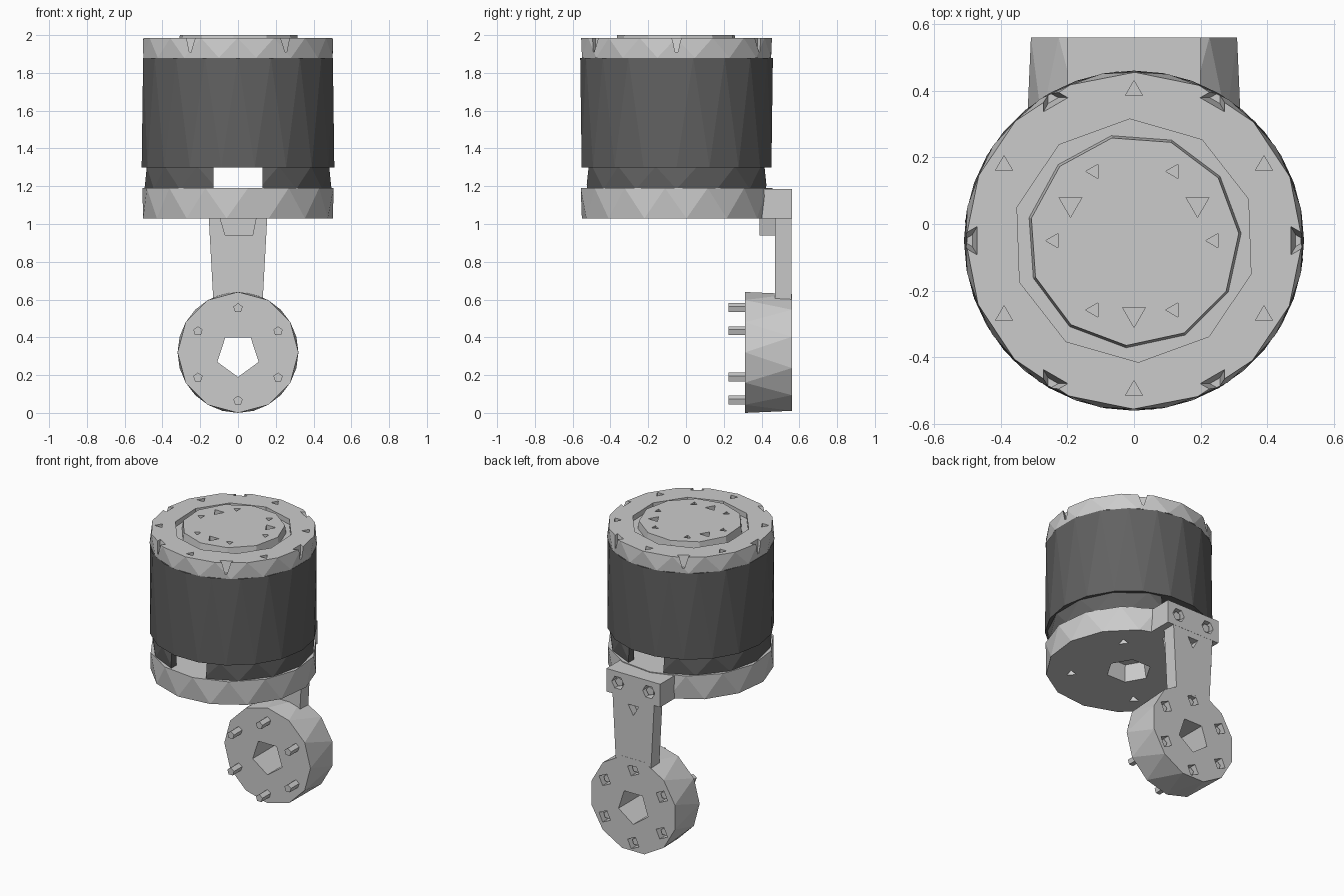
import bpy, bmesh, math

if "Cube" in bpy.data.objects:
    bpy.data.objects.remove(bpy.data.objects["Cube"])

CY = -0.05          # motor axis in y
WZ = 0.32           # centre height of the mounting disc


def prism(bm, c, r0, r1, h0, h1, n, phase=0.0, twist=False, axis='Z'):
    """n-sided prism; twist gives a faceted zigzag side. c = centre in the cross plane."""
    rings = []
    for k, (r, h) in enumerate(((r0, h0), (r1, h1))):
        off = math.radians(phase) + (math.pi / n if twist and k else 0)
        ring = []
        for i in range(n):
            a = off + 2 * math.pi * i / n
            u, v = c[0] + r * math.cos(a), c[1] + r * math.sin(a)
            ring.append(bm.verts.new((u, v, h) if axis == 'Z' else (u, h, v)))
        rings.append(ring)
    lo, hi = rings
    bm.faces.new(lo[::-1])
    bm.faces.new(hi)
    for i in range(n):
        j = (i + 1) % n
        if twist:
            bm.faces.new((lo[i], lo[j], hi[i]))
            bm.faces.new((lo[j], hi[j], hi[i]))
        else:
            bm.faces.new((lo[i], lo[j], hi[j], hi[i]))


def extrude_profile(bm, pts, y0, y1):
    """Extrude an x-z outline along y."""
    a = [bm.verts.new((x, y0, z)) for x, z in pts]
    b = [bm.verts.new((x, y1, z)) for x, z in pts]
    bm.faces.new(a)
    bm.faces.new(b[::-1])
    for i in range(len(pts)):
        j = (i + 1) % len(pts)
        bm.faces.new((a[i], b[i], b[j], a[j]))


def box(bm, x, y0, y1, z0, z1):
    extrude_profile(bm, [(-x, z0), (x, z0), (x, z1), (-x, z1)], y0, y1)


def make(name, build, mat=None):
    bm = bmesh.new()
    build(bm)
    bmesh.ops.recalc_face_normals(bm, faces=bm.faces)
    me = bpy.data.meshes.new(name)
    bm.to_mesh(me)
    bm.free()
    ob = bpy.data.objects.new(name, me)
    bpy.context.collection.objects.link(ob)
    if mat:
        me.materials.append(mat)
    return ob


def cut(ob, build):
    tool = make("cutter", build)
    tool.hide_render = True
    mod = ob.modifiers.new("cut", 'BOOLEAN')
    mod.operation, mod.solver, mod.object = 'DIFFERENCE', 'EXACT', tool
    bpy.context.view_layer.objects.active = ob
    bpy.ops.object.modifier_apply(modifier=mod.name)
    bpy.data.objects.remove(tool)


def polar(c, r, n, start=0):
    """n points on a circle around c."""
    for i in range(n):
        a = math.radians(start + 360 * i / n)
        yield c[0] + r * math.cos(a), c[1] + r * math.sin(a)


AX = (0, CY)
dark = bpy.data.materials.new("dark_grey")
dark.diffuse_color = (0.12, 0.12, 0.12, 1)
dark.use_nodes = True
dark.node_tree.nodes["Principled BSDF"].inputs["Base Color"].default_value = dark.diffuse_color

# motor can
make("motor_can", lambda bm: prism(bm, AX, .51, .51, 1.30, 1.88, 18, 0, True), dark)

# vent ring below the can, open at front and back
ring = make("vent_ring", lambda bm: prism(bm, AX, .495, .495, 1.185, 1.305, 14, 0, True), dark)
cut(ring, lambda bm: prism(bm, AX, .44, .44, 1.1, 1.4, 24))
cut(ring, lambda bm: box(bm, .13, -.8, .8, 1.15, 1.35))

# top lid: recess, screw holes and rim notches
lid = make("top_lid", lambda bm: prism(bm, AX, .51, .505, 1.88, 1.985, 16, 11, True))
cut(lid, lambda bm: prism(bm, AX, .365, .365, 1.95, 2.1, 10, 20))


def lid_holes(bm):
    for p in polar(AX, .45, 6, 30):
        prism(bm, p, .03, .03, 1.93, 2.1, 3, 90)
    for i, p in enumerate(polar(AX, .495, 6)):
        prism(bm, p, .02, .055, 1.91, 2.0, 3, 60 * i)


cut(lid, lid_holes)

# raised centre hub with its two screw patterns
hub = make("top_hub", lambda bm: prism(bm, AX, .325, .315, 1.93, 2.0, 11, 4))


def hub_holes(bm):
    for p in polar(AX, .24, 6):
        prism(bm, p, .025, .025, 1.96, 2.1, 3, 60)
    for p in polar(AX, .22, 3, 30):
        prism(bm, p, .04, .04, 1.97, 2.1, 3, 30)


cut(hub, hub_holes)

# base plate with bearing hole and four screw holes underneath
base = make("base_plate", lambda bm: prism(bm, AX, .505, .51, 1.03, 1.19, 14, 6, True))


def base_holes(bm):
    prism(bm, AX, .16, .12, .9, 1.14, 6)
    for p in polar(AX, .35, 4, 45):
        prism(bm, p, .035, .035, .9, 1.09, 3, 45)


cut(base, base_holes)

# bracket: pad on the base plate, tapering arm and small boss
bolts = [(-.115, 1.11), (.115, 1.11)]
pad = make("bracket_pad", lambda bm: box(bm, .2, .35, .56, 1.03, 1.185))
cut(pad, lambda bm: [prism(bm, p, .045, .045, .51, .7, 6, 0, False, 'Y') for p in bolts])
make("pad_screws", lambda bm: [prism(bm, p, .03, .03, .5, .545, 5, 0, False, 'Y') for p in bolts])
arm = make("bracket_arm", lambda bm: extrude_profile(
    bm, [(-.13, .58), (.13, .58), (.155, 1.04), (-.155, 1.04)], .47, .559))
cut(arm, lambda bm: prism(bm, (0, .965), .045, .045, .51, .7, 3, 270, False, 'Y'))
make("arm_boss", lambda bm: extrude_profile(
    bm, [(-.07, .94), (.08, .94), (.1, 1.04), (-.1, 1.04)], .39, .48))

# mounting disc with centre opening and six screws pointing forward
wheel = (0, WZ)
screws = list(polar((0, .31), .245, 6, 30))
disc = make("mounting_disc", lambda bm: prism(bm, wheel, .32, .32, .312, .56, 12, 0, True, 'Y'))


def disc_holes(bm):
    prism(bm, (0, .305), .115, .115, .2, .7, 5, 54, False, 'Y')
    for p in screws:
        prism(bm, p, .045, .045, .5, .7, 4, 20, False, 'Y')


cut(disc, disc_holes)
make("disc_screws", lambda bm: [prism(bm, p, .026, .026, .225, .535, 5, 90, False, 'Y') for p in screws])
